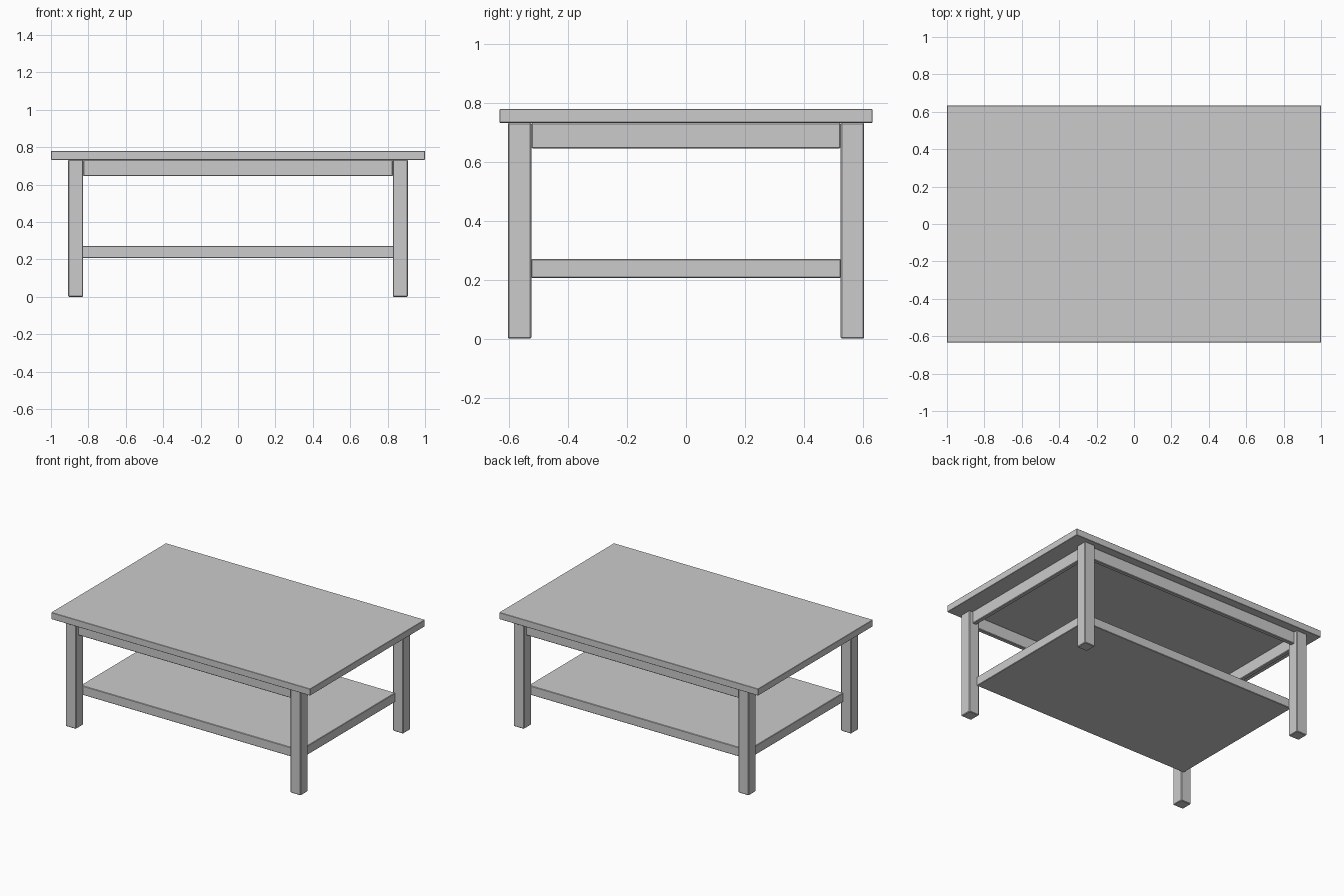
import bpy

default_cube = bpy.data.objects.get("Cube")
if default_cube:
    bpy.data.objects.remove(default_cube, do_unlink=True)

GREY = (0.6, 0.6, 0.6, 1.0)
grey = bpy.data.materials.new("plain_grey")
grey.use_nodes = True
grey.diffuse_color = GREY
grey.node_tree.nodes["Principled BSDF"].inputs["Base Color"].default_value = GREY


def board(name, center, size, bevel=0.004):
    """A flat-faced board with slightly eased edges."""
    bpy.ops.mesh.primitive_cube_add(size=1, location=center)
    obj = bpy.context.object
    obj.name = name
    obj.scale = size
    bpy.ops.object.transform_apply(location=False, rotation=False, scale=True)
    obj.data.materials.append(grey)
    if bevel:
        mod = obj.modifiers.new("eased_edges", "BEVEL")
        mod.width = bevel
        mod.segments = 1
    return obj


# Main heights and the leg centre lines
TOP_Z, UNDER_Z = 0.78, 0.733
LEG = 0.08
LEG_X, LEG_Y = 0.868, 0.565
APRON_H, APRON_T = 0.087, 0.03

# Table top
board("table_top", (0, 0, (TOP_Z + UNDER_Z) / 2), (2, 1.266, TOP_Z - UNDER_Z), 0.002)

# Lower shelf, let into the legs at its ends
board("lower_shelf", (0, 0, 0.239), (1.696, 1.05, 0.064), 0.003)

# Four square legs
for y_side, depth in ((-1, "front"), (1, "back")):
    for x_side, side in ((1, "left"), (-1, "right")):
        board(f"{depth}_{side}_leg", (x_side * LEG_X, y_side * LEG_Y, UNDER_Z / 2),
              (LEG, LEG, UNDER_Z))

# Aprons running between the legs, centred on their thickness
apron_z = UNDER_Z - APRON_H / 2
for y_side, depth in ((-1, "front"), (1, "back")):
    board(f"{depth}_apron", (0, y_side * LEG_Y, apron_z),
          (2 * LEG_X - LEG, APRON_T, APRON_H))
for x_side, side in ((1, "left"), (-1, "right")):
    board(f"{side}_apron", (x_side * LEG_X, 0, apron_z),
          (APRON_T, 2 * LEG_Y - LEG, APRON_H))
